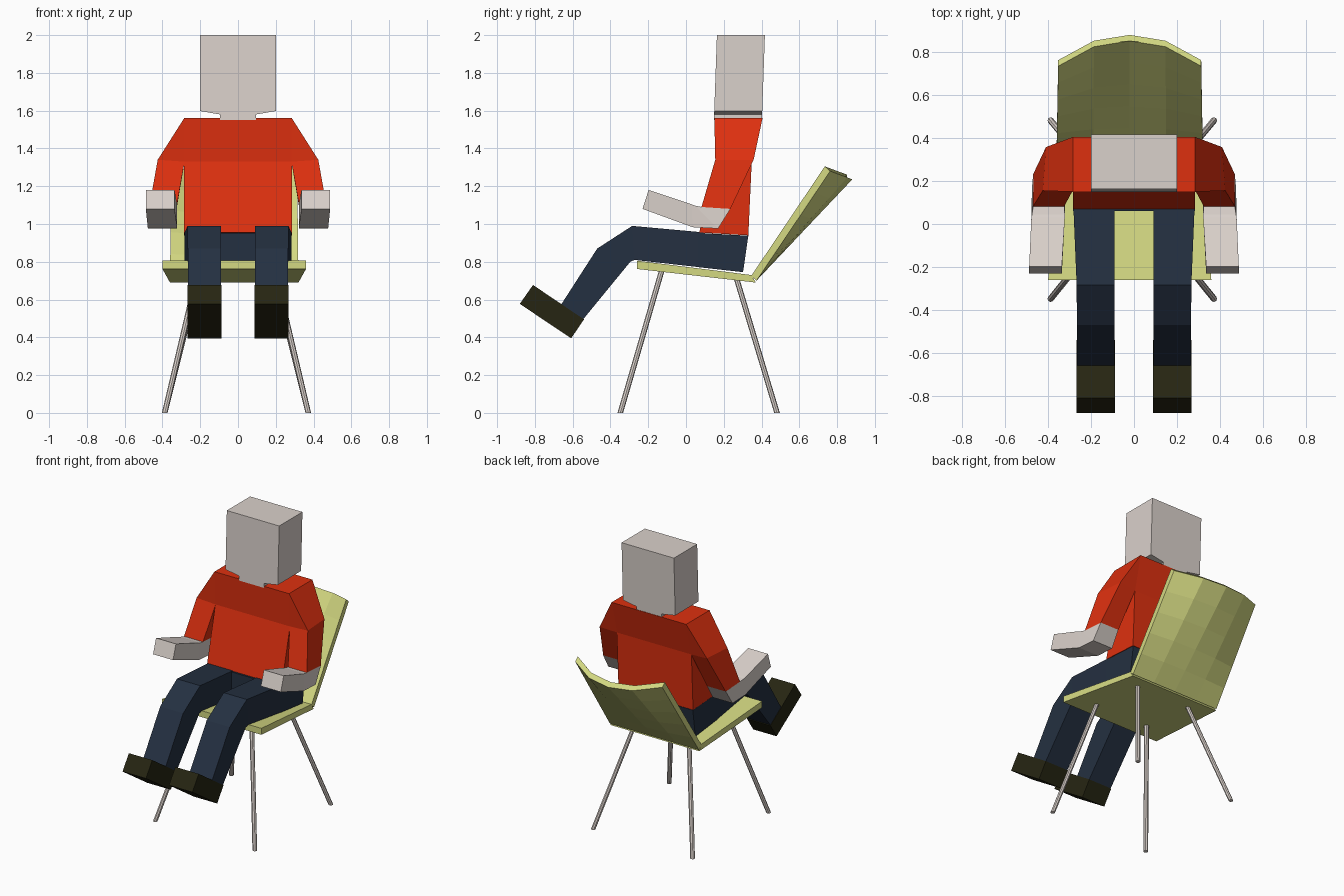
import bpy, bmesh, math

if "Cube" in bpy.data.objects:
    bpy.data.objects.remove(bpy.data.objects["Cube"])


def material(name, rgb):
    m = bpy.data.materials.new(name)
    lin = [(c / 255 / 12.92) if c / 255 < 0.04 else ((c / 255 + 0.055) / 1.055) ** 2.4 for c in rgb]
    m.diffuse_color = (*lin, 1)
    m.use_nodes = True
    m.node_tree.nodes["Principled BSDF"].inputs["Base Color"].default_value = m.diffuse_color
    return m


GREY = material("pale_grey", (218, 209, 203))
RED = material("red_sweater", (222, 48, 15))
NAVY = material("navy_trousers", (36, 48, 65))
OLIVE = material("dark_olive_boots", (38, 37, 18))
LIME = material("yellow_green_chair", (212, 217, 130))


def loft(name, rings, mat):
    """Join equal-length rings of points with quads and cap both ends."""
    bm = bmesh.new()
    vs = [[bm.verts.new(p) for p in ring] for ring in rings]
    n = len(vs[0])
    for a, b in zip(vs, vs[1:]):
        for i in range(n):
            j = (i + 1) % n
            bm.faces.new((a[i], a[j], b[j], b[i]))
    bm.faces.new(vs[0])
    bm.faces.new(vs[-1][::-1])
    bmesh.ops.recalc_face_normals(bm, faces=bm.faces)
    me = bpy.data.meshes.new(name)
    bm.to_mesh(me)
    bm.free()
    me.materials.append(mat)
    ob = bpy.data.objects.new(name, me)
    bpy.context.collection.objects.link(ob)
    return ob


def side_prism(name, profile, x0, x1, mat):
    """Extrude a (y, z) profile sideways."""
    return loft(name, [[(x, y, z) for y, z in profile] for x in (x0, x1)], mat)


# --- Chair seat: tapers towards the back ---
CX = -0.02
loft("seat", [
    [(CX - 0.38, -0.26, 0.762), (CX + 0.38, -0.26, 0.762),
     (CX + 0.38, -0.26, 0.806), (CX - 0.38, -0.26, 0.806)],
    [(CX - 0.34, 0.37, 0.69), (CX + 0.34, 0.37, 0.69),
     (CX + 0.34, 0.345, 0.73), (CX - 0.34, 0.345, 0.73)]], LIME)

# --- Backrest: straight at the seat, dished more and more towards the top ---
rows = []
for r in range(6):
    t = r / 5
    half = 0.34 - 0.007 * t
    front, back = [], []
    for u in (-1, -0.5, 0, 0.5, 1):
        bulge = 0.125 * t * (0, 0.77, 1)[int(2 - 2 * abs(u))]
        x = CX + u * half
        y = 0.345 + 0.39 * t + 0.94 * bulge
        z = 0.725 + 0.58 * t - 0.35 * bulge
        front.append((x, y, z))
        back.append((x, y + 0.028, z - 0.025))
    rows.append(front + back[::-1])
loft("backrest", rows, LIME)

# --- Chair legs: thin splayed rods with level ends ---
for side, sx in (("left", -1), ("right", 1)):
    for place, foot_y, top_y, top_z in (("front", -0.348, -0.125, 0.765), ("back", 0.482, 0.265, 0.72)):
        ends = ((-0.008 + sx * 0.38, foot_y, 0), (-0.008 + sx * 0.2, top_y, top_z))
        loft(f"chair_leg_{place}_{side}",
             [[(x + 0.015 * math.cos(a * math.pi / 4), y + 0.015 * math.sin(a * math.pi / 4), z)
               for a in range(8)] for x, y, z in ends], GREY)

# --- Torso and hips ---
side_prism("torso", [(0.15, 1.56), (0.405, 1.56), (0.348, 1.33), (0.33, 0.94),
                     (0.07, 0.955), (0.16, 1.33)], -0.285, 0.285, RED)
side_prism("hips", [(0.06, 0.953), (0.33, 0.938), (0.302, 0.745), (0.06, 0.772)],
           -0.283, 0.283, NAVY)

# --- Head with short neck, leaning back slightly ---
outline = [(-0.2, 2.0), (-0.2, 1.598), (-0.095, 1.58), (-0.095, 1.55),
           (0.095, 1.55), (0.095, 1.58), (0.2, 1.598), (0.2, 2.0)]
loft("head", [[(x, y + 0.035 * (z - 1.58), z) for x, z in outline] for y in (0.149, 0.403)], GREY)

for side, s in (("left", -1), ("right", 1)):
    # --- Shoulder wedge, sleeve and bent forearm ---
    loft("shoulder_" + side, [
        [(s * 0.285, 0.15, 1.56), (s * 0.425, 0.155, 1.34), (s * 0.283, 0.16, 1.33)],
        [(s * 0.285, 0.405, 1.56), (s * 0.41, 0.358, 1.34), (s * 0.283, 0.348, 1.33)]], RED)
    loft("sleeve_" + side, [
        [(s * 0.425, 0.155, 1.34), (s * 0.41, 0.358, 1.34),
         (s * 0.283, 0.348, 1.33), (s * 0.283, 0.16, 1.33)],
        [(s * 0.47, 0.082, 1.09), (s * 0.468, 0.235, 1.08),
         (s * 0.325, 0.235, 1.08), (s * 0.325, 0.082, 1.09)]], RED)
    arm = [((0.082, 1.09), (0.235, 1.08), 0.325, 0.469),
           ((0.045, 1.098), (0.17, 0.976), 0.322, 0.475),
           ((0.03, 1.104), (0.035, 0.983), 0.322, 0.478),
           ((-0.198, 1.18), (-0.23, 1.08), 0.336, 0.488)]
    loft("forearm_" + side,
         [[(s * a, *up), (s * b, *up), (s * b, *low), (s * a, *low)] for up, low, a, b in arm], GREY)

    # --- Trouser leg: thigh, rounded knee, shin ---
    leg = [((0.1, 0.955), (0.1, 0.768), 0.283),
           ((-0.285, 0.99), (-0.272, 0.81), 0.267),
           ((-0.47, 0.87), (-0.295, 0.80), 0.266),
           ((-0.66, 0.575), (-0.543, 0.497), 0.265)]
    loft("trouser_leg_" + side,
         [[(s * 0.09, *up), (s * b, *up), (s * b, *low), (s * 0.09, *low)] for up, low, b in leg], NAVY)

    # --- Boot ---
    side_prism("boot_" + side, [(-0.81, 0.677), (-0.54, 0.495), (-0.608, 0.395), (-0.88, 0.577)],
               s * 0.088, s * 0.267, OLIVE)
